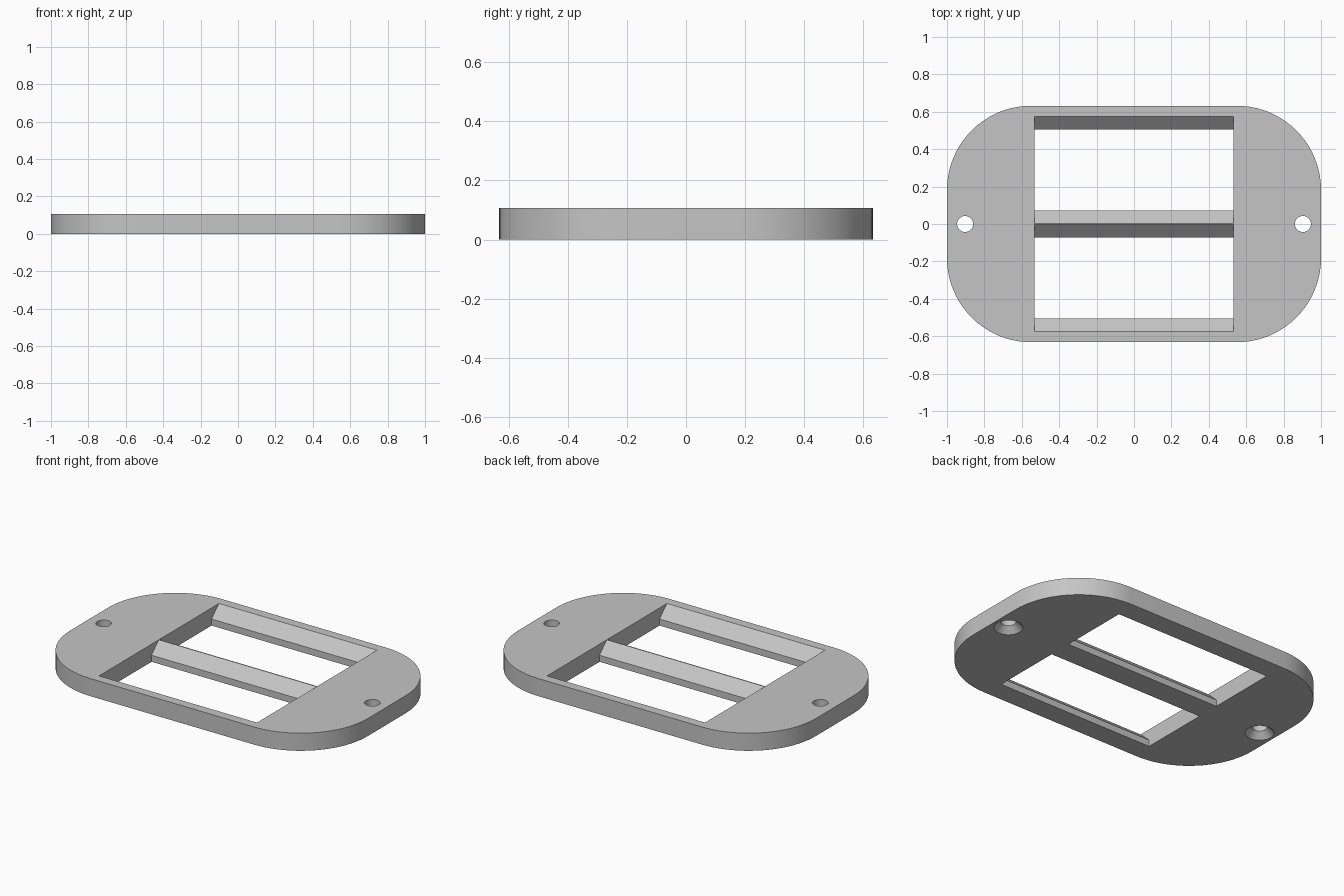
import bpy, bmesh, math
from mathutils import Matrix, Vector

if "Cube" in bpy.data.objects:
    bpy.data.objects.remove(bpy.data.objects["Cube"])

HEIGHT = 0.107
HALF_X, HALF_Y, CORNER = 1.0, 0.632, 0.45
LEDGE = 0.04          # height of the upright wall below each slope

grey = bpy.data.materials.new("plain grey")
grey.use_nodes = True
colour = (0.56, 0.56, 0.56, 1)
grey.diffuse_color = colour
grey.node_tree.nodes["Principled BSDF"].inputs["Base Color"].default_value = colour


def make_object(name, bm):
    bmesh.ops.recalc_face_normals(bm, faces=bm.faces)
    mesh = bpy.data.meshes.new(name)
    bm.to_mesh(mesh)
    bm.free()
    mesh.materials.append(grey)
    obj = bpy.data.objects.new(name, mesh)
    bpy.context.collection.objects.link(obj)
    return obj


def prism(name, outline, direction):
    bm = bmesh.new()
    face = bm.faces.new([bm.verts.new(p) for p in outline])
    grown = bmesh.ops.extrude_face_region(bm, geom=[face], use_keep_orig=True)
    moved = [v for v in grown["geom"] if isinstance(v, bmesh.types.BMVert)]
    bmesh.ops.translate(bm, verts=moved, vec=direction)
    return make_object(name, bm)


def lathe(name, profile, x, sides=48):
    bm = bmesh.new()
    verts = [bm.verts.new((r, 0, z)) for r, z in profile]
    edges = [bm.edges.new(pair) for pair in zip(verts, verts[1:])]
    bmesh.ops.spin(bm, geom=verts + edges, cent=(0, 0, 0), axis=(0, 0, 1),
                   angle=math.tau, steps=sides)
    bmesh.ops.remove_doubles(bm, verts=bm.verts, dist=0.0001)
    bmesh.ops.transform(bm, matrix=Matrix.Translation((x, 0, 0)), verts=bm.verts)
    return make_object(name, bm)


# Rounded plate
outline = []
steps = 20
for quarter, (sx, sy) in enumerate([(1, 1), (-1, 1), (-1, -1), (1, -1)]):
    for i in range(steps + 1):
        a = (quarter + i / steps) * math.pi / 2
        outline.append((sx * (HALF_X - CORNER) + CORNER * math.cos(a),
                        sy * (HALF_Y - CORNER) + CORNER * math.sin(a), 0))
plate = prism("frame_plate", outline, Vector((0, 0, HEIGHT)))

# Two windows whose long walls slope outward, leaving a ridged centre bar
window = [(0.072, -0.1), (0.504, -0.1), (0.504, LEDGE), (0.576, HEIGHT),
          (0.576, 0.2), (0.003, 0.2), (0.003, HEIGHT), (0.072, LEDGE)]
cutters = [prism("window_cutter", [(-0.531, s * y, z) for y, z in window],
                 Vector((1.062, 0, 0))) for s in (-1, 1)]

# Screw holes, countersunk from below
screw = [(0, -0.04), (0.12, -0.04), (0.043, 0.037), (0.043, 0.2), (0, 0.2)]
cutters += [lathe("screw_hole_cutter", screw, s * 0.903) for s in (-1, 1)]

bpy.context.view_layer.objects.active = plate
for cutter in cutters:
    cutter.hide_render = True
    mod = plate.modifiers.new("cut", "BOOLEAN")
    mod.operation = "DIFFERENCE"
    mod.solver = "EXACT"
    mod.object = cutter
    bpy.ops.object.modifier_apply(modifier=mod.name)
    bpy.data.objects.remove(cutter)

# Smooth the rounded ends and holes, keep the edges crisp
bpy.ops.object.select_all(action="DESELECT")
plate.select_set(True)
bpy.ops.object.shade_smooth_by_angle(angle=math.radians(30))
